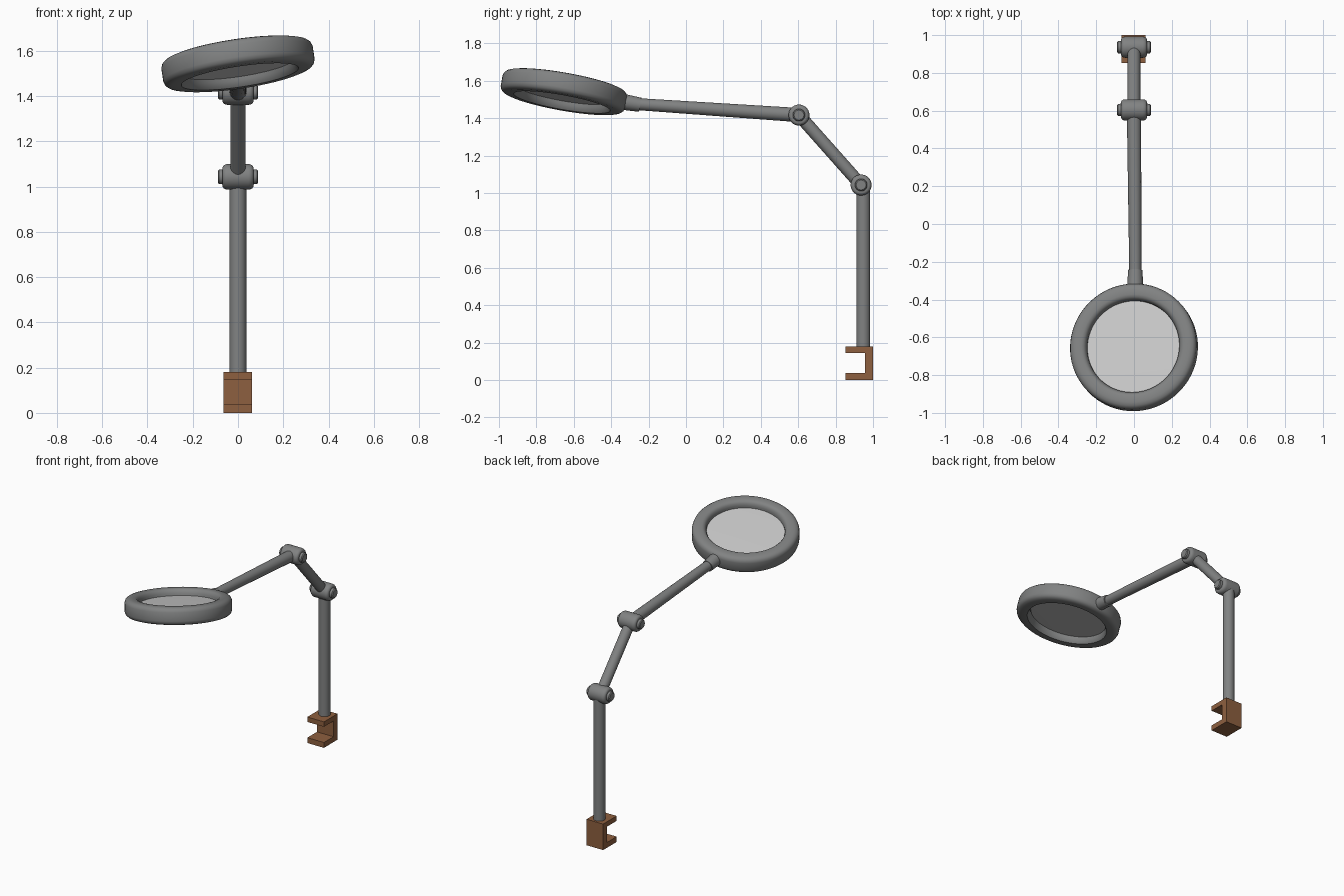
import bpy, bmesh, math
from mathutils import Vector, Matrix, Euler

if "Cube" in bpy.data.objects:
    bpy.data.objects.remove(bpy.data.objects["Cube"])


def material(name, rgb):
    m = bpy.data.materials.new(name)
    m.diffuse_color = (*rgb, 1)
    m.use_nodes = True
    m.node_tree.nodes["Principled BSDF"].inputs["Base Color"].default_value = m.diffuse_color
    return m


GREY = material("grey_paint", (0.22, 0.225, 0.225))
GLASS = material("pale_glass", (0.55, 0.55, 0.55))
BROWN = material("brown_clamp", (0.27, 0.115, 0.05))


def finish(name, bm, mat, matrix=None, smooth=True):
    bmesh.ops.recalc_face_normals(bm, faces=bm.faces[:])
    mesh = bpy.data.meshes.new(name)
    bm.to_mesh(mesh)
    bm.free()
    ob = bpy.data.objects.new(name, mesh)
    bpy.context.collection.objects.link(ob)
    if matrix:
        ob.matrix_world = matrix
    mesh.materials.append(mat)
    if smooth:
        bpy.ops.object.select_all(action='DESELECT')
        ob.select_set(True)
        bpy.context.view_layer.objects.active = ob
        bpy.ops.object.shade_smooth_by_angle(angle=math.radians(35))
    return ob


def lathe(name, profile, mat, matrix, steps=48, closed=False):
    # Spin an (r, z) profile about local z
    bm = bmesh.new()
    vs = [bm.verts.new((r, 0, z)) for r, z in profile]
    pairs = list(zip(vs, vs[1:])) + ([(vs[-1], vs[0])] if closed else [])
    edges = [bm.edges.new(p) for p in pairs]
    bmesh.ops.spin(bm, geom=vs + edges, axis=(0, 0, 1), cent=(0, 0, 0),
                   angle=math.tau, steps=steps, use_duplicate=False)
    bmesh.ops.remove_doubles(bm, verts=bm.verts[:], dist=1e-5)
    return finish(name, bm, mat, matrix)


def rod(name, a, b, r1, r2):
    a, b = Vector(a), Vector(b)
    d = b - a
    m = Matrix.Translation(a) @ d.to_track_quat('Z', 'Y').to_matrix().to_4x4()
    return lathe(name, [(0, 0), (r1, 0), (r2, d.length), (0, d.length)], GREY, m, 32)


# Table clamp: C-shaped profile extruded across x
c_shape = [(1.0, 0), (1.0, .18), (.852, .18), (.852, .146), (.957, .146),
           (.957, .037), (.852, .037), (.852, 0)]
bm = bmesh.new()
face = bm.faces.new([bm.verts.new((-.065, y, z)) for y, z in c_shape])
ext = bmesh.ops.extrude_face_region(bm, geom=[face])
bmesh.ops.translate(bm, vec=(.127, 0, 0),
                    verts=[v for v in ext['geom'] if isinstance(v, bmesh.types.BMVert)])
finish("table_clamp", bm, BROWN, smooth=False)

# Pole and arms
J1, J2 = (0, .936, 1.043), (0, .604, 1.417)
ARM_END = (.007, -.255, 1.475)
rod("pole", (0, .948, .178), (0, .948, 1.04), .037, .037)
rod("short_arm", J1, J2, .034, .034)
rod("long_arm", J2, ARM_END, .038, .032)

# Hinges: rounded barrels with end caps, lying along x
half = [(0, .089), (.026, .089), (.032, .084), (.033, .068), (.043, .068),
        (.050, .064), (.055, .055), (.056, .045)]
hinge = half + [(r, -z) for r, z in reversed(half)]
for name, p in (("lower_hinge", J1), ("upper_hinge", J2)):
    lathe(name, hinge, GREY, Matrix.Translation(p) @ Matrix.Rotation(math.pi / 2, 4, 'Y'))

# Lamp head: rounded ring tilted up at front and right, with recessed lens
head = Matrix.Translation((0, -.653, 1.542)) @ Euler(
    (math.radians(-10), math.radians(-8.5), 0)).to_matrix().to_4x4()
ring = [(.247, -.03), (.256, -.05), (.262, -.058), (.305, -.058), (.322, -.053),
        (.333, -.043), (.338, -.028), (.338, .028), (.333, .043), (.322, .053),
        (.305, .058), (.275, .058), (.262, .054), (.254, .045), (.247, .03)]
lathe("lamp_ring", ring, GREY, head, 72, closed=True)
lathe("lens", [(0, -.018), (.25, -.014), (.25, .014), (0, .018)], GLASS, head, 72)

# Socket joining the long arm to the ring
rod("ring_socket", (.007, -.245, 1.472), (.006, -.34, 1.488), .038, .043)
